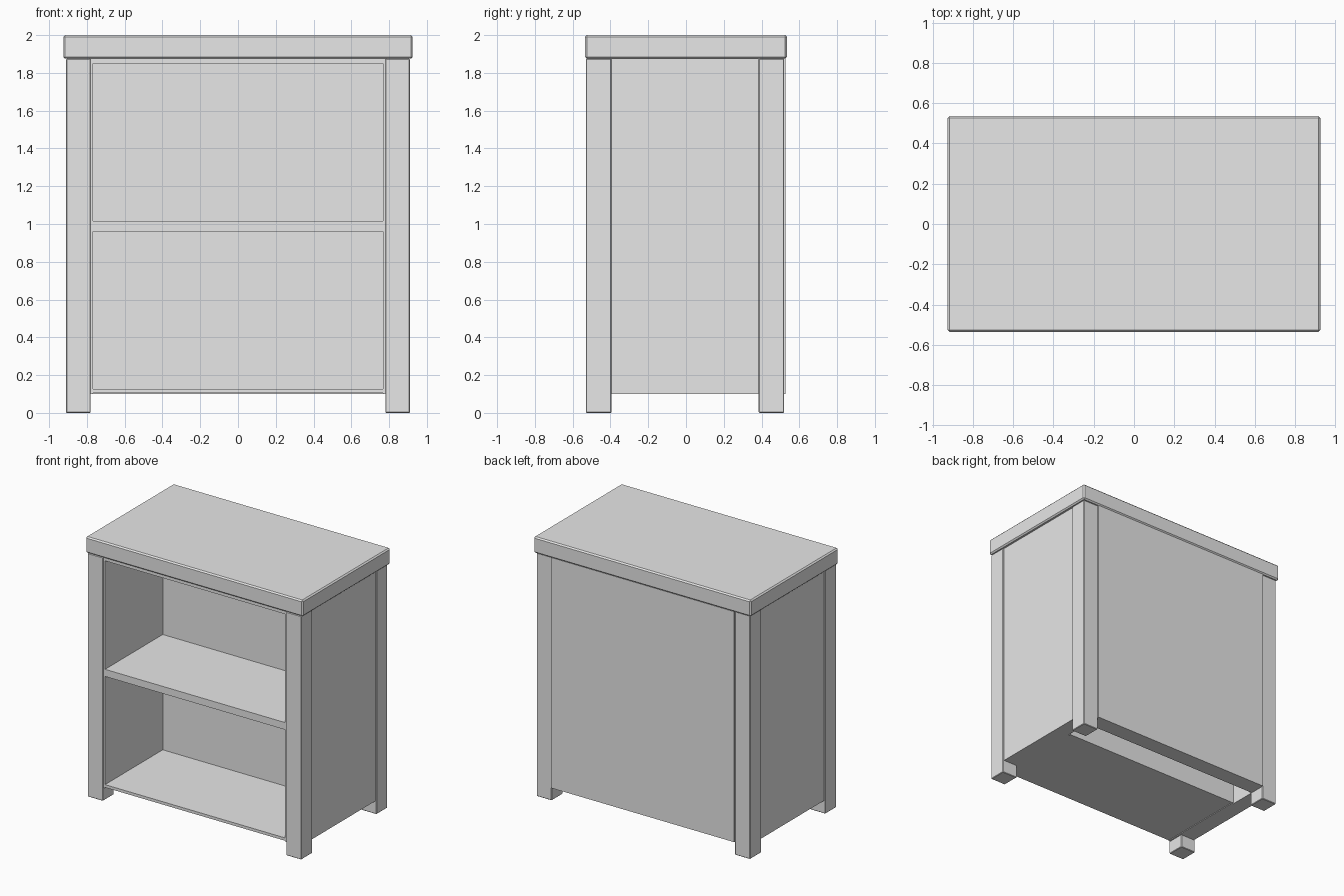
import bpy
import bmesh
from mathutils import Vector

cube = bpy.data.objects.get("Cube")
if cube:
    bpy.data.objects.remove(cube, do_unlink=True)

# Single plain grey finish
grey = bpy.data.materials.new("plain_grey")
grey.use_nodes = True
grey.diffuse_color = (0.8, 0.8, 0.8, 1)
grey.node_tree.nodes["Principled BSDF"].inputs["Base Color"].default_value = (0.8, 0.8, 0.8, 1)


def box(name, low, high, bevel=0):
    """Axis-aligned board between two corners, with optional chamfered edges."""
    low, high = Vector(low), Vector(high)
    bm = bmesh.new()
    bmesh.ops.create_cube(bm, size=1)
    for v in bm.verts:
        v.co = (low + high) / 2 + v.co * (high - low)
    mesh = bpy.data.meshes.new(name)
    bm.to_mesh(mesh)
    bm.free()
    mesh.materials.append(grey)
    obj = bpy.data.objects.new(name, mesh)
    bpy.context.collection.objects.link(obj)
    if bevel:
        mod = obj.modifiers.new("chamfer", 'BEVEL')
        mod.width = bevel
        mod.segments = 1
    return obj


LEG_IN, LEG_OUT = 0.78, 0.91
FRONT, BACK = -0.53, 0.52
POST = 0.135
BOTTOM, UNDER_TOP = 0.10, 1.875
BOX_BACK = 0.19

# Overhanging top board
box("top_board", (-0.925, -0.535, UNDER_TOP), (0.925, 0.535, 2), 0.01)

# Corner legs and side panels, repeated on both sides
for side, s in (("left", 1), ("right", -1)):
    x0, x1 = sorted((s * LEG_IN, s * LEG_OUT))
    box("front_leg_" + side, (x0, FRONT, 0), (x1, FRONT + POST, UNDER_TOP), 0.004)
    box("back_leg_" + side, (x0, BACK - POST, 0), (x1, BACK, UNDER_TOP), 0.004)
    x0, x1 = sorted((s * LEG_IN, s * 0.9))
    box("side_panel_" + side, (x0, FRONT + POST, BOTTOM), (x1, BACK - POST, UNDER_TOP))
    # Thin lining of the open compartment
    x0, x1 = sorted((s * 0.767, s * LEG_IN))
    box("lining_" + side, (x0, -0.522, BOTTOM), (x1, BOX_BACK, UNDER_TOP))

# Thick outer back panel, slightly proud of the legs
box("back_panel", (-LEG_IN, 0.4, BOTTOM), (LEG_IN, 0.528, UNDER_TOP))

# Open compartment: floor, middle shelf, ceiling and inner back
for name, z0, z1 in (("floor", 0.105, 0.127),
                     ("middle_shelf", 0.96, 1.015),
                     ("ceiling", 1.85, UNDER_TOP)):
    box(name, (-0.767, -0.522, z0), (0.767, BOX_BACK, z1))
box("inner_back", (-LEG_IN, BOX_BACK - 0.01, 0.105), (LEG_IN, BOX_BACK + 0.005, UNDER_TOP))
